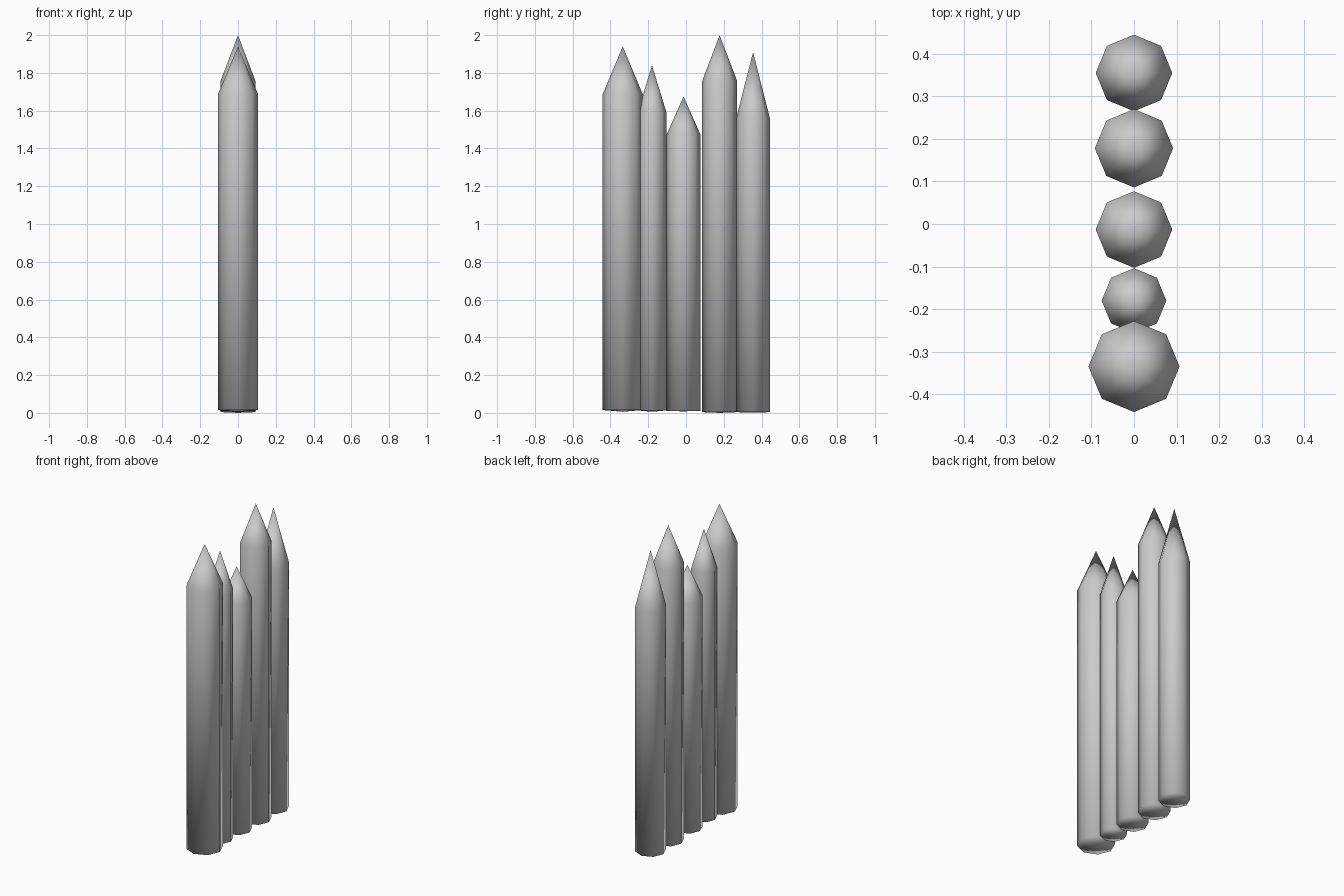
import bpy, bmesh
from math import sin, cos, pi

if "Cube" in bpy.data.objects:
    bpy.data.objects.remove(bpy.data.objects["Cube"])

SIDES = 8


def stake(name, y, r, base, rim, shoulder, tip):
    """Octagonal post with a sharpened top and a nearly flat closed foot."""
    bm = bmesh.new()

    def ring(z):
        return [bm.verts.new((r * cos(2 * pi * i / SIDES),
                              y + r * sin(2 * pi * i / SIDES), z))
                for i in range(SIDES)]

    low, high = ring(rim), ring(shoulder)
    foot = bm.verts.new((0, y, base))
    point = bm.verts.new((0, y, tip))
    for i in range(SIDES):
        j = (i + 1) % SIDES
        bm.faces.new((low[i], low[j], high[j], high[i]))   # shaft
        bm.faces.new((high[i], high[j], point))            # sharpened tip
        bm.faces.new((low[j], low[i], foot))               # foot
    for f in bm.faces:
        f.smooth = True
    mesh = bpy.data.meshes.new(name)
    bm.to_mesh(mesh)
    bm.free()
    bpy.context.collection.objects.link(bpy.data.objects.new(name, mesh))


# y, radius, foot centre, foot rim, shoulder height, tip height
stakes = [
    (-0.335, 0.107, 0.006, 0.015, 1.685, 1.94),
    (-0.180, 0.076, 0.006, 0.013, 1.592, 1.84),
    (-0.013, 0.090, 0.008, 0.011, 1.473, 1.675),
    (0.178, 0.092, 0.000, 0.004, 1.758, 2.00),
    (0.355, 0.090, 0.001, 0.004, 1.557, 1.91),
]
for n, s in enumerate(stakes, 1):
    stake(f"palisade_stake_{n}", *s)
